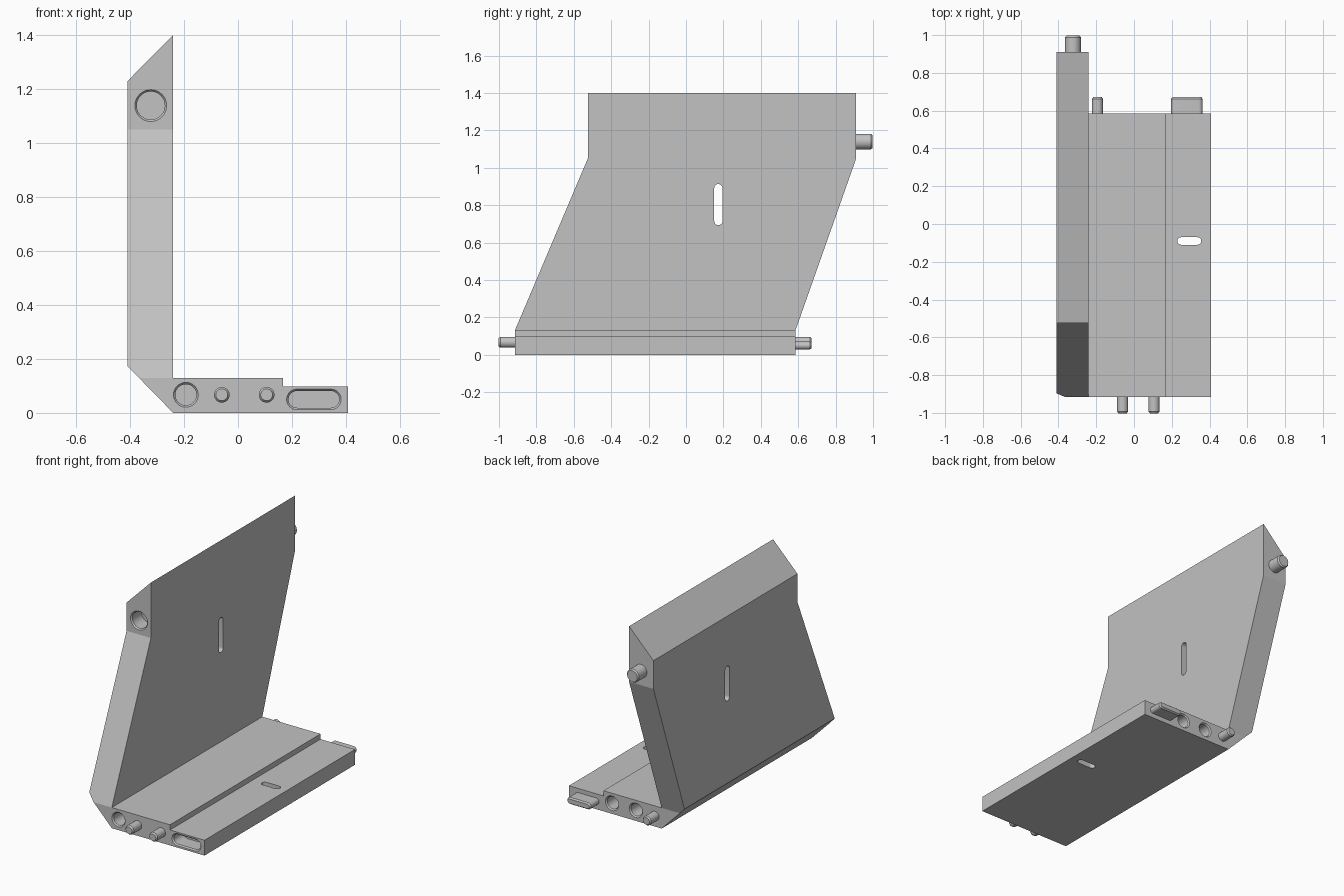
import bpy, bmesh, math
from mathutils import Vector

cube = bpy.data.objects.get("Cube")
if cube:
    bpy.data.objects.remove(cube, do_unlink=True)

grey = bpy.data.materials.new("plain grey")
grey.use_nodes = True
colour = (0.54, 0.54, 0.54, 1)
grey.diffuse_color = colour
grey.node_tree.nodes["Principled BSDF"].inputs["Base Color"].default_value = colour


def loft(name, rings):
    """Closed solid through a list of matching point rings."""
    bm = bmesh.new()
    loops = [[bm.verts.new(p) for p in ring] for ring in rings]
    n = len(loops[0])
    for a, b in zip(loops, loops[1:]):
        for i in range(n):
            j = (i + 1) % n
            bm.faces.new((a[i], a[j], b[j], b[i]))
    bm.faces.new(loops[0])
    bm.faces.new(loops[-1])
    bmesh.ops.recalc_face_normals(bm, faces=bm.faces)
    mesh = bpy.data.meshes.new(name)
    bm.to_mesh(mesh)
    bm.free()
    mesh.materials.append(grey)
    obj = bpy.data.objects.new(name, mesh)
    bpy.context.collection.objects.link(obj)
    return obj


def pill(name, centre, axis, along, half, steps):
    """Round or slot-shaped solid; steps are (distance along axis, radius)."""
    centre, across = Vector(centre), axis.cross(along)
    rings = []
    for dist, r in steps:
        ring = []
        for side in (1, -1):
            for k in range(17 if half else 16):
                t = math.pi * (k / 16 - 0.5)
                ring.append(centre + axis * dist + side * (
                    along * (half + r * math.cos(t)) + across * r * math.sin(t)))
        rings.append(ring)
    return loft(name, rings)


def boolean(target, tool, operation):
    mod = target.modifiers.new("cut", 'BOOLEAN')
    mod.operation, mod.solver, mod.object = operation, 'EXACT', tool
    bpy.context.view_layer.objects.active = target
    bpy.ops.object.modifier_apply(modifier=mod.name)
    bpy.data.objects.remove(tool, do_unlink=True)


X, Y, Z = Vector((1, 0, 0)), Vector((0, 1, 0)), Vector((0, 0, 1))
FRONT, BACK, TOP_BACK, TOP_FRONT = -0.915, 0.585, 0.91, -0.525

# L-shaped body: end section limited by the leaning side outline
section = [(-0.24, 0), (0.407, 0), (0.407, 0.097), (0.166, 0.097), (0.166, 0.13),
           (-0.24, 0.13), (-0.24, 1.4), (-0.41, 1.228), (-0.41, 0.174)]
outline = [(FRONT, -0.5), (BACK, -0.5), (BACK, 0.13), (TOP_BACK, 1.05),
           (TOP_BACK, 2), (TOP_FRONT, 2), (TOP_FRONT, 1.05), (FRONT, 0.13)]
body = loft("angled_panel", [[(x, y, z) for x, z in section] for y in (-2, 2)])
boolean(body, loft("side_limit", [[(x, y, z) for y, z in outline] for x in (-1, 1)]),
        'INTERSECT')

# Through slots in the wall and the base
boolean(body, pill("wall_slot", (-0.325, 0.173, 0.803), X, Z, 0.088,
                   [(-0.2, 0.022), (0.2, 0.022)]), 'DIFFERENCE')
boolean(body, pill("base_slot", (0.293, -0.09, 0.05), Z, X, 0.043,
                   [(-0.2, 0.02), (0.2, 0.02)]), 'DIFFERENCE')


def socket(x, y, z, inward, r, half=0):
    """Blind socket with a chamfered rim."""
    steps = [(-0.02, r), (0, r), (0.008, r - 0.007), (0.1, r - 0.007)]
    boolean(body, pill("socket", (x, y, z), Y * inward, X, half, steps), 'DIFFERENCE')


def plug(name, x, y, z, outward, r, half=0):
    """Plug with a chamfered tip, slightly embedded in the body."""
    steps = [(-0.01, r), (0.078, r), (0.087, r - 0.007)]
    return pill(name, (x, y, z), Y * outward, X, half, steps)


# Sockets on the front and back ends
socket(-0.323, TOP_FRONT, 1.138, 1, 0.059)
socket(-0.193, FRONT, 0.067, 1, 0.046)
socket(0.281, FRONT, 0.05, 1, 0.038, 0.063)
for x in (-0.06, 0.106):
    socket(x, BACK, 0.067, -1, 0.046)

# Plugs that match the sockets
parts = [body,
         plug("wall_peg", -0.323, TOP_BACK, 1.14, 1, 0.042),
         plug("corner_peg", -0.193, BACK, 0.067, 1, 0.029),
         plug("back_tongue", 0.28, BACK, 0.05, 1, 0.021, 0.062),
         plug("front_peg_right", -0.06, FRONT, 0.067, -1, 0.029),
         plug("front_peg_left", 0.106, FRONT, 0.067, -1, 0.029)]

# Smooth round walls, crisp flat faces
bpy.ops.object.select_all(action='DESELECT')
for obj in parts:
    obj.select_set(True)
bpy.context.view_layer.objects.active = body
bpy.ops.object.shade_smooth_by_angle(angle=math.radians(15))
